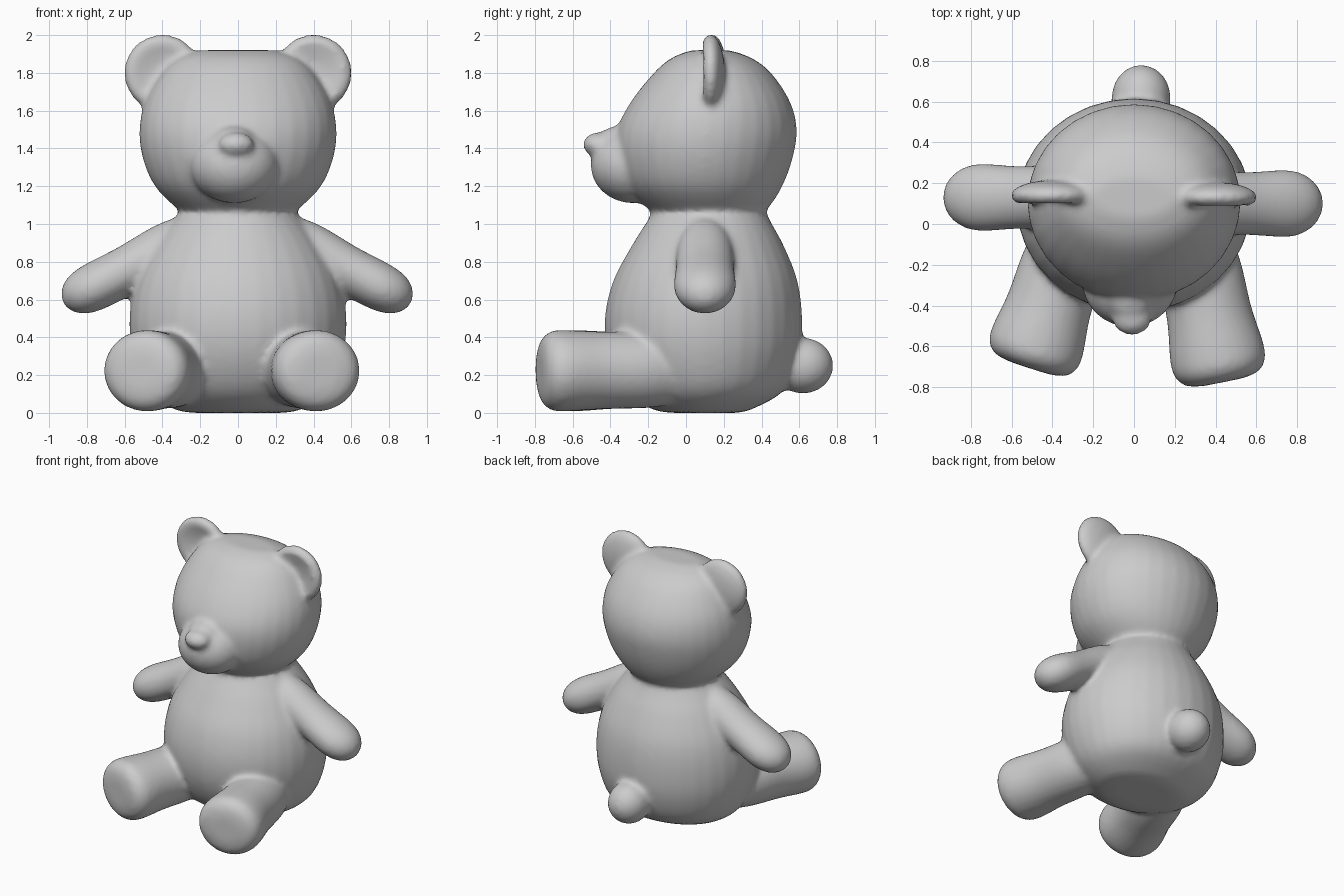
import bpy, bmesh, math
from mathutils import Vector, Matrix

if "Cube" in bpy.data.objects:
    bpy.data.objects.remove(bpy.data.objects["Cube"])

SIDES = 32
parts = []


def make_object(name, bm):
    bmesh.ops.recalc_face_normals(bm, faces=bm.faces)
    mesh = bpy.data.meshes.new(name)
    bm.to_mesh(mesh)
    bm.free()
    obj = bpy.data.objects.new(name, mesh)
    bpy.context.collection.objects.link(obj)
    parts.append(obj)
    return obj


def refine(rows, steps=4):
    """Catmull-Rom interpolation through profile rows."""
    out = []
    for i in range(len(rows) - 1):
        p = [rows[max(0, min(len(rows) - 1, i + k))] for k in (-1, 0, 1, 2)]
        for s in range(steps):
            t = s / steps
            out.append([b + 0.5 * t * (c - a + t * (2*a - 5*b + 4*c - d + t * (3*(b - c) + d - a)))
                        for a, b, c, d in zip(*p)])
    return out + [rows[-1]]


def loft(name, rings):
    """Skin elliptical rings given as (centre, half axis u, half axis v)."""
    bm = bmesh.new()
    loops = []
    for c, u, v in rings:
        loops.append([bm.verts.new(c + u * math.cos(a) + v * math.sin(a))
                      for a in (2 * math.pi * k / SIDES for k in range(SIDES))])
    for lo, hi in zip(loops, loops[1:]):
        for k in range(SIDES):
            n = (k + 1) % SIDES
            bm.faces.new((lo[k], lo[n], hi[n], hi[k]))
    bm.faces.new(loops[0])
    bm.faces.new(loops[-1])
    return make_object(name, bm)


def upright(name, rows):
    """Rows: height, half width, front y, back y."""
    loft(name, [(Vector((0, (f + b) / 2, z)), Vector((w, 0, 0)), Vector((0, (b - f) / 2, 0)))
                for z, w, f, b in refine(rows)])


def limb(name, start, end, rows):
    """Rows: fraction along the axis, sideways radius, upward radius."""
    start, end = Vector(start), Vector(end)
    axis = (end - start).normalized()
    side = axis.cross(Vector((0, 0, 1))).normalized()
    up = side.cross(axis)
    loft(name, [(start.lerp(end, t), side * ru, up * rv) for t, ru, rv in refine(rows)])


def blob(name, loc, radii, dish=0.0):
    bm = bmesh.new()
    bmesh.ops.create_uvsphere(bm, u_segments=SIDES, v_segments=20, radius=1)
    for v in bm.verts:
        if v.co.y < 0:
            v.co.y += dish * max(0, 1 - 1.5 * (v.co.x**2 + v.co.z**2))
    bm.transform(Matrix.Translation(loc) @ Matrix.Diagonal((*radii, 1)))
    make_object(name, bm)


# Torso and head
upright("torso", [(0.0, .22, -.06, .26), (.02, .34, -.18, .35), (.12, .48, -.32, .52),
                  (.3, .555, -.41, .60), (.5, .575, -.43, .615), (.7, .54, -.385, .59),
                  (.88, .45, -.29, .52), (1.0, .36, -.215, .455), (1.08, .29, -.16, .41),
                  (1.16, .2, -.08, .32)])
upright("head", [(1.0, .2, -.08, .32), (1.08, .32, -.20, .43), (1.2, .44, -.32, .51),
                 (1.35, .505, -.37, .565), (1.5, .522, -.365, .587), (1.65, .492, -.29, .55),
                 (1.8, .405, -.17, .45), (1.88, .315, -.075, .345), (1.92, .2, .03, .23)])

# Muzzle and nose
blob("muzzle", (-.02, -.28, 1.31), (.235, .225, .2))
blob("nose_bridge", (-.02, -.34, 1.43), (.12, .14, .09))
blob("nose", (-.01, -.465, 1.42), (.095, .08, .065))

# Ears with hollowed fronts
blob("ear_left", (-.40, .14, 1.8), (.205, .075, .205), .8)
blob("ear_right", (.40, .13, 1.8), (.205, .075, .205), .8)

# Arms
arm_rows = [(0, .12, .13), (.2, .15, .145), (.5, .155, .13), (.75, .165, .128),
            (.88, .14, .112), (.96, .09, .075), (1, .03, .025)]
limb("arm_left", (-.24, .13, .93), (-.925, .13, .585), arm_rows)
limb("arm_right", (.24, .10, .93), (.915, .10, .585), arm_rows)

# Legs with flattened soles
leg_rows = [(0, .15, .17), (.3, .20, .20), (.6, .21, .205), (.82, .233, .215),
            (.92, .225, .21), (.98, .18, .165), (1, .10, .09)]
limb("leg_left", (-.27, .05, .23), (-.515, -.705, .222), leg_rows)
limb("leg_right", (.27, .05, .23), (.435, -.775, .222), leg_rows)

# Tail
blob("tail", (.035, .62, .25), (.145, .16, .148))

# Fuse the parts into one soft skin
bpy.ops.object.select_all(action='DESELECT')
for p in parts:
    p.select_set(True)
bpy.context.view_layer.objects.active = parts[0]
bpy.ops.object.join()
bear = bpy.context.view_layer.objects.active
bear.name = "plush_bear"
remesh = bear.modifiers.new("fuse", 'REMESH')
remesh.mode = 'VOXEL'
remesh.voxel_size = 0.018
remesh.use_smooth_shade = True
smooth = bear.modifiers.new("soften_seams", 'SMOOTH')
smooth.factor = 0.5
smooth.iterations = 8
